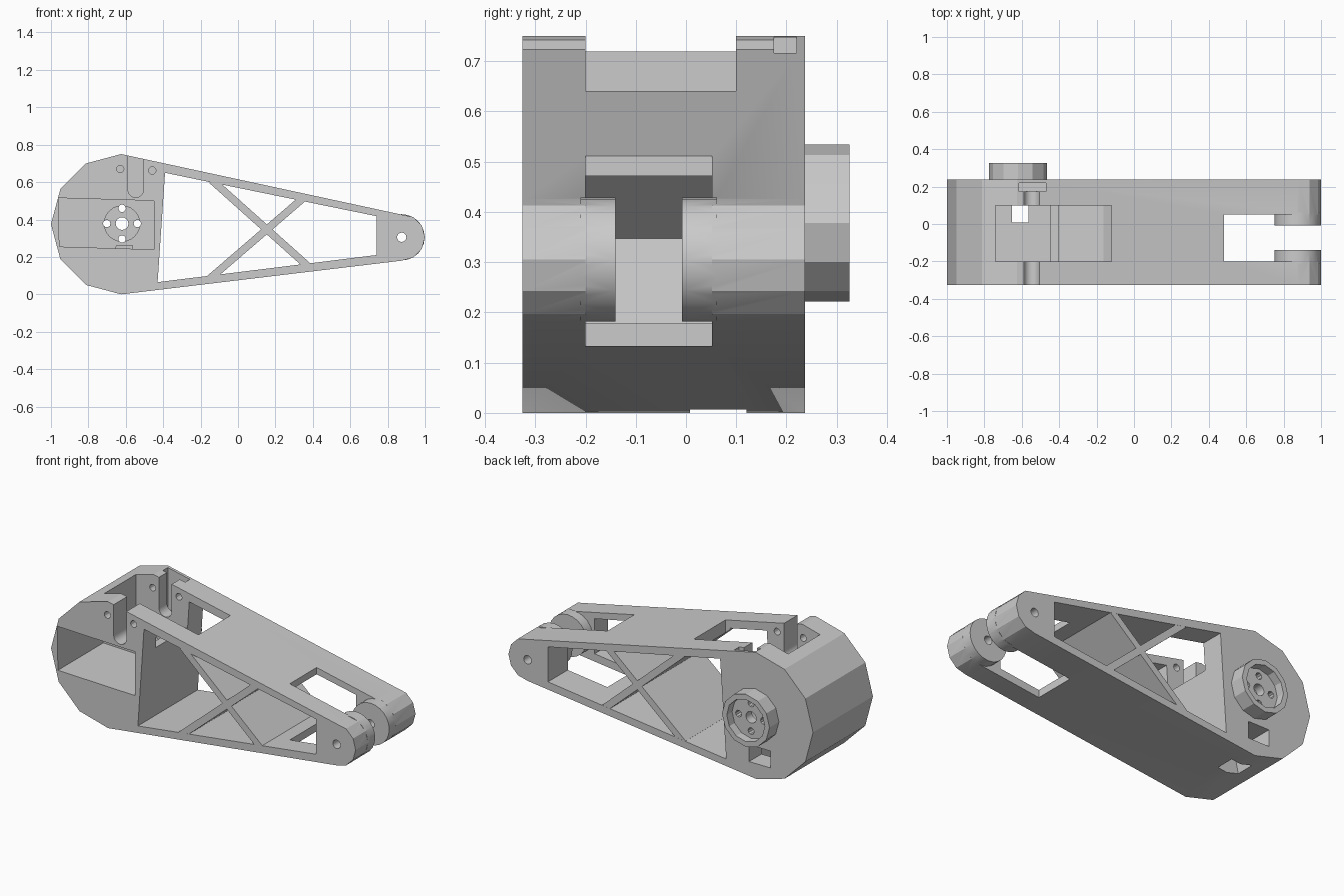
import bpy
from math import cos, sin, radians, hypot

cube = bpy.data.objects.get("Cube")
if cube:
    bpy.data.objects.remove(cube, do_unlink=True)

grey = bpy.data.materials.new("plain_grey")
grey.use_nodes = True
GREY = (0.6, 0.6, 0.6, 1)
grey.diffuse_color = GREY
grey.node_tree.nodes["Principled BSDF"].inputs["Base Color"].default_value = GREY

FRONT, BACK, END = -0.325, 0.237, 0.325
BIG, HUB, TIP = (-0.625, 0.375), (-0.62, 0.378), (0.875, 0.305)


def prism(name, pts, y0, y1):
    """Extrude a closed x-z profile along y."""
    n = len(pts)
    verts = [(x, y, z) for y in (y0, y1) for x, z in pts]
    faces = [tuple(range(n)), tuple(range(2 * n - 1, n - 1, -1))]
    faces += [(i, i + n, (i + 1) % n + n, (i + 1) % n) for i in range(n)]
    mesh = bpy.data.meshes.new(name)
    mesh.from_pydata(verts, [], faces)
    mesh.materials.append(grey)
    ob = bpy.data.objects.new(name, mesh)
    bpy.context.collection.objects.link(ob)
    return ob


def arc(c, r, a0, a1, steps):
    """Counter-clockwise points, matching the winding used by every profile."""
    angles = [radians(a0 + (a1 - a0) * i / steps) for i in range(steps + 1)]
    return [(c[0] + r * cos(a), c[1] + r * sin(a)) for a in angles]


def disc(name, c, r, y0, y1, sides=12):
    return prism(name, arc(c, r, 0, 360, sides)[:-1], y0, y1)


def box(name, x0, x1, y0, y1, z0, z1):
    return prism(name, [(x0, z0), (x1, z0), (x1, z1), (x0, z1)], y0, y1)


def bar(name, a, b, width):
    """Full-depth diagonal web between two x-z points."""
    dx, dz = b[0] - a[0], b[1] - a[1]
    k = width / 2 / hypot(dx, dz)
    ox, oz = -dz * k, dx * k
    pts = [(a[0] - ox, a[1] - oz), (b[0] - ox, b[1] - oz),
           (b[0] + ox, b[1] + oz), (a[0] + ox, a[1] + oz)]
    return prism(name, pts, FRONT + 0.0005, BACK - 0.0005)


def combine(target, tool, operation):
    """Boolean the tool into the target, then discard the tool."""
    tool.hide_render = True
    mod = target.modifiers.new("combine", "BOOLEAN")
    mod.operation, mod.object, mod.solver = operation, tool, "EXACT"
    bpy.context.view_layer.objects.active = target
    bpy.ops.object.modifier_apply(modifier=mod.name)
    bpy.data.objects.remove(tool, do_unlink=True)


# Tapered arm: large rounded end, small rounded tip
outline = arc(BIG, 0.375, 90, 270, 6) + arc(TIP, 0.125, -90, 90, 6)
outline[-1] = (0.88, 0.425)
arm = prism("link_arm", outline, FRONT, BACK)

# Side window and its crossed webs
window = [(-0.43, 0.065), (0.74, 0.21), (0.74, 0.418), (-0.15, 0.6), (-0.39, 0.65)]
combine(arm, prism("window", window, -1, 1), "DIFFERENCE")
combine(arm, bar("web_down", (-0.14, 0.61), (0.38, 0.145), 0.04), "UNION")
combine(arm, bar("web_up", (-0.15, 0.085), (0.355, 0.52), 0.04), "UNION")

# Fork slot, then round bosses on the inner sides of the fork
combine(arm, box("fork_slot", 0.48, 1.2, -0.2, 0.052, -1, 1), "DIFFERENCE")
for y0, y1 in ((-0.21, -0.14), (-0.008, 0.062)):
    combine(arm, disc("boss", TIP, 0.1235, y0, y1, 24), "UNION")

# Motor hub on the back
combine(arm, disc("hub", HUB, 0.156, BACK - 0.03, END), "UNION")

# Motor pocket, with an opening above it
pocket = [(-0.955, 0.255), (-0.45, 0.24), (-0.45, 0.5), (-0.96, 0.515)]
cutters = [
    prism("motor_pocket", pocket, -1, 0.1),
    box("top_opening", -0.74, -0.12, -0.2, 0.0995, 0.49, 1),
    # Cable passage through the bottom and out of the back
    prism("cable_passage", [(-0.73, -0.1), (-0.565, -0.1), (-0.565, 0.26), (-0.65, 0.26)],
          0.008, 0.12),
    box("cable_exit", -0.72, -0.58, 0.1, 1, 0.09, 0.19),
    # Clamp bolt slot and nut trap
    prism("bolt_slot", arc((-0.547, 0.56), 0.042, 180, 360, 8)
          + [(-0.505, 1), (-0.589, 1)], -1, 0.18),
    box("nut_trap", -0.615, -0.47, 0.175, 0.22, 0.5, 1),
    # Hub recesses
    disc("hub_recess", HUB, 0.125, 0.275, 1),
    disc("horn_recess", HUB, 0.095, 0.05, 0.22, 24),
    disc("hub_bore", HUB, 0.034, 0, 1, 16),
    disc("tip_bore", TIP, 0.025, -1, 1, 16),
]
for i in range(4):
    centre = arc(HUB, 0.082, 90 * i, 90 * i + 1, 1)[0]
    cutters.append(disc("horn_hole", centre, 0.02, 0, 1, 10))
for centre in ((-0.63, 0.67), (-0.458, 0.662)):
    cutters.append(disc("screw_hole", centre, 0.02, -1, 0.16, 12))
for cutter in cutters:
    combine(arm, cutter, "DIFFERENCE")

# Crisp facets on the large end, smooth bores and bosses
bpy.ops.object.select_all(action="DESELECT")
arm.select_set(True)
bpy.context.view_layer.objects.active = arm
bpy.ops.object.shade_smooth_by_angle(angle=radians(25))
